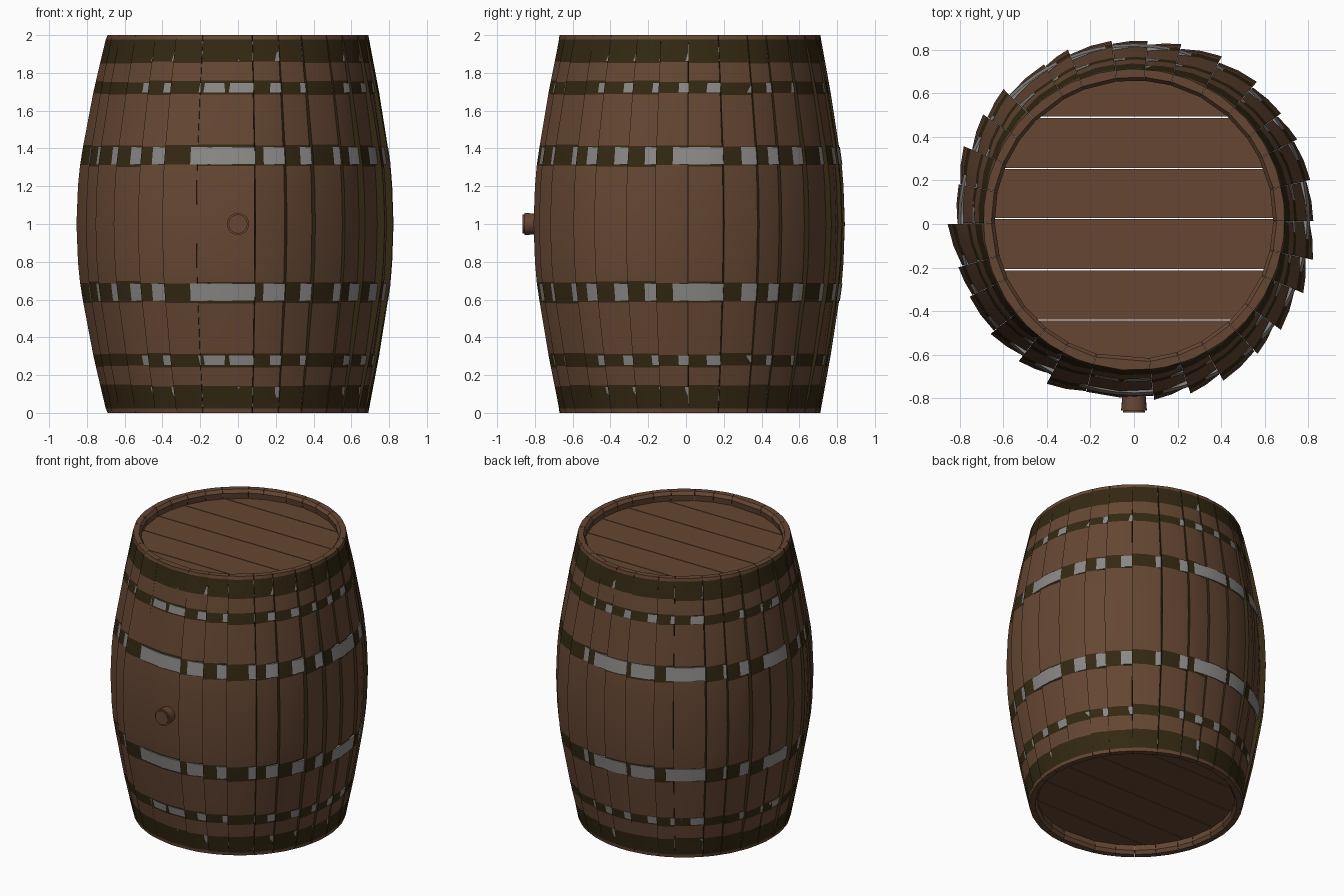
import bpy, bmesh, math, random
from mathutils import Matrix, Vector

if "Cube" in bpy.data.objects:
    bpy.data.objects.remove(bpy.data.objects["Cube"])

random.seed(7)
CY = 0.02          # barrel axis sits slightly back so the bung stays inside the bounds
PROFILE = [(0, .69), (.3, .747), (.6, .795), (.74, .815), (1, .824)]
BANDS = [(.022, .145), (.245, .312), (.585, .692)]


def material(name, rgb):
    m = bpy.data.materials.new(name)
    m.diffuse_color = (*rgb, 1)
    m.use_nodes = True
    m.node_tree.nodes["Principled BSDF"].inputs["Base Color"].default_value = m.diffuse_color
    return m


WOOD = material("brown wood", (.130, .062, .033))
DARK = material("dark stained wood", (.033, .021, .006))
STEEL = material("grey steel", (.26, .25, .24))


def radius(z):
    z = min(z, 2 - z)
    for (z0, r0), (z1, r1) in zip(PROFILE, PROFILE[1:]):
        if z <= z1:
            return r0 + (r1 - r0) * (z - z0) / (z1 - z0)


def finish(bm, name, mats, smooth=None):
    bmesh.ops.recalc_face_normals(bm, faces=bm.faces)
    me = bpy.data.meshes.new(name)
    bm.to_mesh(me)
    bm.free()
    for m in mats:
        me.materials.append(m)
    ob = bpy.data.objects.new(name, me)
    bpy.context.collection.objects.link(ob)
    ob.location.y = CY
    if smooth:
        bpy.ops.object.select_all(action='DESELECT')
        ob.select_set(True)
        bpy.context.view_layer.objects.active = ob
        bpy.ops.object.shade_smooth_by_angle(angle=math.radians(smooth))
    return ob


def polar(r, a, z):
    return (r * math.cos(a), r * math.sin(a), z)


def in_band(z):
    z = min(z, 2 - z)
    return any(lo - .01 < z < hi + .01 and abs(z - (lo + hi) / 2) < (hi - lo) * .3 for lo, hi in BANDS)


def stave(bm, a0, a1, fan, shift):
    """One bent plank; its clockwise edge (a0) juts out most at the bulge."""
    def jit():
        return random.uniform(-.006, .006)
    half = [0] + [e + (jit() if e > .1 else 0) for b in BANDS for e in b] + [.8]
    zs = half + [1] + [2 - z for z in reversed(half)]
    rings = []
    for i, z in enumerate(zs):
        f = 1 - .85 * abs(z - 1) ** 2
        r = radius(z)
        end = i in (0, len(zs) - 1)
        ri = .655 if end else max(r - .055, .635)
        g = .0015
        o0, o1 = (r, r) if end else (r + shift * f + fan * f, r + shift * f - fan * f * .6)
        rings.append([bm.verts.new(polar(*p, z)) for p in
                      ((o0, a0 + g), ((o0 + o1) / 2 + .002, (a0 + a1) / 2), (o1, a1 - g),
                       (ri, a1 - g), (ri, a0 + g))])
    for lo, hi in zip(rings, rings[1:]):
        for k in range(5):
            n = (k + 1) % 5
            face = bm.faces.new((lo[k], lo[n], hi[n], hi[k]))
            z = (lo[0].co.z + hi[0].co.z) / 2
            side = k in (2, 4)
            face.material_index = 1 if side or (k < 2 and in_band(z)) else 0
    bm.faces.new(rings[0])
    bm.faces.new(rings[-1])


# Staves: one wide front stave carrying the bung, the others slightly uneven
bm = bmesh.new()
front0, front1 = math.radians(-90 - 15.6), math.radians(-90 + 6.3)
stave(bm, front0, front1, .004, -.008)
N = 28
step = (2 * math.pi - (front1 - front0)) / N
edges = [front1 + step * i + (random.uniform(-.03, .03) if 0 < i < N else 0) for i in range(N + 1)]
for a0, a1 in zip(edges, edges[1:]):
    stave(bm, a0, a1, random.uniform(.006, .026), random.uniform(-.010, .007))
finish(bm, "staves", [WOOD, DARK], 25)


# Hoops: steel rings that show where a stave sits low
def hoop(name, lo, hi, offset):
    bm = bmesh.new()
    n = 64
    pts = [(radius(lo) - .05, lo), (radius(lo) + offset, lo),
           (radius(hi) + offset, hi), (radius(hi) - .05, hi)]
    rows = [[bm.verts.new(polar(r, 2 * math.pi * i / n, z)) for r, z in pts] for i in range(n)]
    for i in range(n):
        a, b = rows[i], rows[(i + 1) % n]
        for k in range(4):
            m = (k + 1) % 4
            bm.faces.new((a[k], b[k], b[m], a[m]))
    finish(bm, name, [STEEL], 30)


for (lo, hi), offset, label in zip(BANDS, (-.005, -.003, .001), ("end", "quarter", "bulge")):
    lo, hi = lo + .008, hi - .008
    hoop("lower_%s_hoop" % label, lo, hi, offset)
    hoop("upper_%s_hoop" % label, 2 - hi, 2 - lo, offset)


# Heads: round lids cut into planks with narrow gaps
def head(name, z):
    bm = bmesh.new()
    R, cuts = .65, [-.65, -.46, -.23, .005, .235, .47, .65]
    for y0, y1 in zip(cuts, cuts[1:]):
        y0, y1 = y0 + .0025, y1 - .0025
        ys = [y0 + (y1 - y0) * i / 10 for i in range(11)]
        right = [(math.sqrt(R * R - y * y), y) for y in ys]
        outline = right + [(-x, y) for x, y in reversed(right)]
        f = bm.faces.new([bm.verts.new((x, y, z - .02)) for x, y in outline])
        ext = bmesh.ops.extrude_face_region(bm, geom=[f])
        bmesh.ops.translate(bm, vec=(0, 0, .04),
                            verts=[v for v in ext['geom'] if isinstance(v, bmesh.types.BMVert)])
    finish(bm, name, [WOOD])


head("top_head", 1.915)
head("bottom_head", .085)

# Bung: tapered plug on the front
bm = bmesh.new()
bmesh.ops.create_cone(bm, cap_ends=True, segments=24, radius1=.05, radius2=.06, depth=.12,
                      matrix=Matrix.Translation(Vector((0, -.825, 1))) @ Matrix.Rotation(math.pi / 2, 4, 'X'))
rim = [e for e in bm.edges if all(v.co.y < -.88 for v in e.verts)]
bmesh.ops.bevel(bm, geom=rim, offset=.01, segments=2, affect='EDGES')
finish(bm, "bung", [WOOD], 40)
